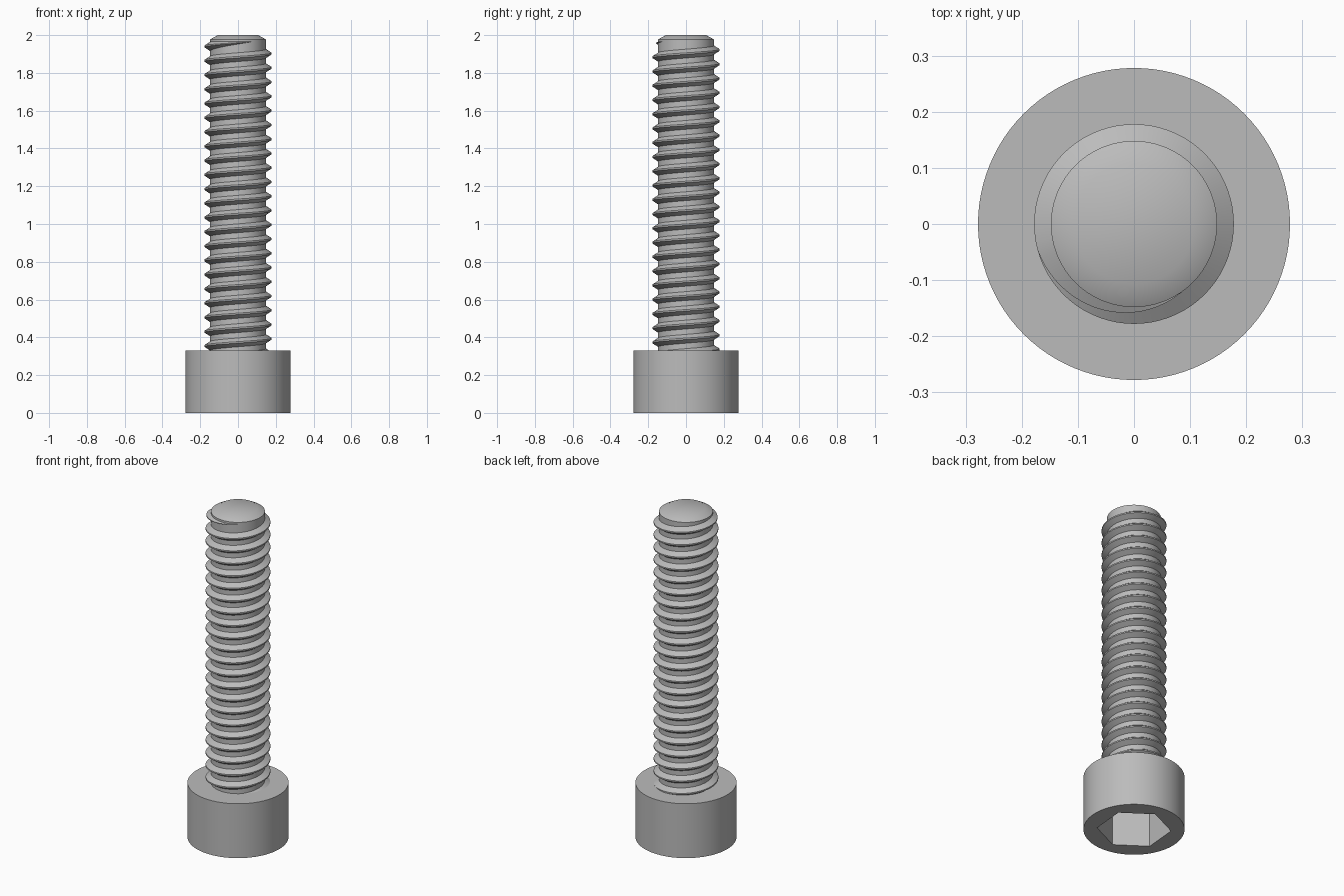
import bpy
import bmesh
from math import sin, cos, pi, radians
from mathutils import Vector

if "Cube" in bpy.data.objects:
    bpy.data.objects.remove(bpy.data.objects["Cube"], do_unlink=True)

SEGMENTS = 96
HEAD_RADIUS, HEAD_TOP = 0.278, 0.33
CORE_RADIUS, CREST_RADIUS = 0.148, 0.178
PITCH = 0.0755

steel = bpy.data.materials.new("steel grey")
steel.use_nodes = True
steel.diffuse_color = (0.5, 0.5, 0.5, 1)
steel.node_tree.nodes["Principled BSDF"].inputs["Base Color"].default_value = (0.5, 0.5, 0.5, 1)


def ring(bm, radius, z, count=SEGMENTS, turn=0.0):
    return [bm.verts.new((radius * cos(turn + 2 * pi * i / count),
                          radius * sin(turn + 2 * pi * i / count), z)) for i in range(count)]


def bridge(bm, a, b):
    for i in range(len(a)):
        j = (i + 1) % len(a)
        bm.faces.new((a[i], a[j], b[j], b[i]))


def finish(bm, name):
    bmesh.ops.recalc_face_normals(bm, faces=bm.faces[:])
    mesh = bpy.data.meshes.new(name)
    bm.to_mesh(mesh)
    bm.free()
    mesh.materials.append(steel)
    obj = bpy.data.objects.new(name, mesh)
    bpy.context.collection.objects.link(obj)
    bpy.ops.object.select_all(action='DESELECT')
    obj.select_set(True)
    bpy.context.view_layer.objects.active = obj
    bpy.ops.object.shade_smooth_by_angle(angle=radians(30))
    return obj


# Cylindrical head with a hexagonal socket in its underside
bm = bmesh.new()
rim = ring(bm, HEAD_RADIUS, 0)
top = ring(bm, HEAD_RADIUS, HEAD_TOP)
hex_mouth = ring(bm, 0.204, 0, 6, radians(25))
hex_floor = ring(bm, 0.204, 0.23, 6, radians(25))
bridge(bm, rim, top)
bridge(bm, hex_mouth, hex_floor)
bm.faces.new(top)
bm.faces.new(hex_floor)
edges = [bm.edges.get((loop[i - 1], loop[i])) for loop in (rim, hex_mouth) for i in range(len(loop))]
bmesh.ops.triangle_fill(bm, use_beauty=True, edges=edges, normal=Vector((0, 0, -1)))
finish(bm, "socket_head")

# Shaft core with a chamfered tip
bm = bmesh.new()
rings = [ring(bm, r, z) for r, z in ((CORE_RADIUS, 0.3), (CORE_RADIUS, 1.977), (0.107, 2.0))]
for lower, upper in zip(rings, rings[1:]):
    bridge(bm, lower, upper)
bm.faces.new(rings[0])
bm.faces.new(rings[-1])
finish(bm, "shaft_core")

# Right-hand thread that fades out near the tip
bm = bmesh.new()
STEPS = 72
end_angle = radians(305)
fade = radians(110)
turns = 22
count = turns * STEPS
sections = []
for i in range(count + 1):
    angle = end_angle - 2 * pi * (count - i) / STEPS
    z = 1.94 + PITCH * (angle - pi) / (2 * pi)
    size = max(0.02, min(1, (end_angle - angle) / fade))
    crest = CORE_RADIUS + (CREST_RADIUS - CORE_RADIUS) * size
    root = CORE_RADIUS - 0.004
    profile = ((root, -0.026), (crest, -0.004), (crest, 0.004), (root, 0.026))
    sections.append([bm.verts.new((r * cos(angle), r * sin(angle), z + dz * size)) for r, dz in profile])
for a, b in zip(sections, sections[1:]):
    bridge(bm, a, b)
bm.faces.new(sections[0])
bm.faces.new(sections[-1])
finish(bm, "screw_thread")
